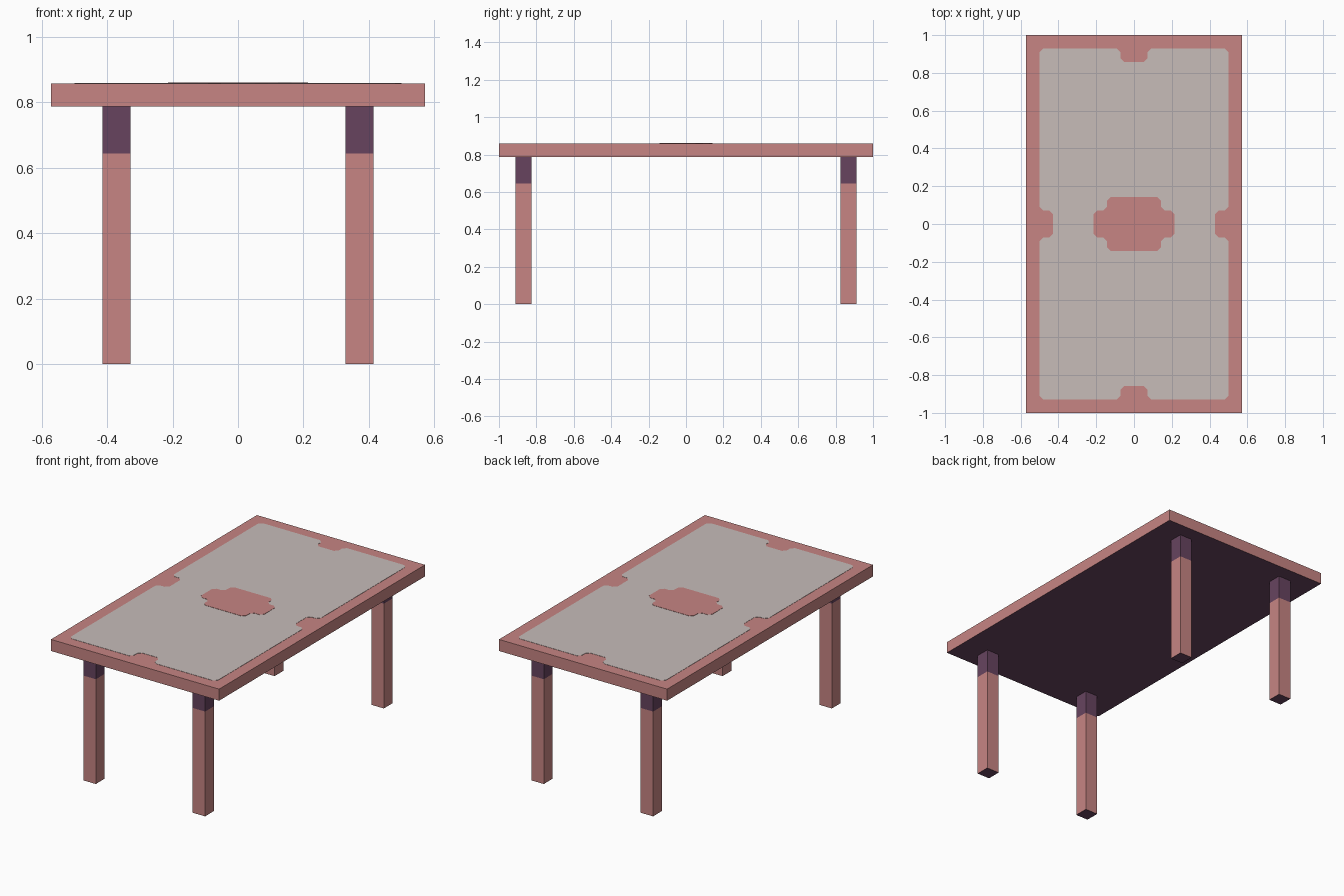
import bpy, bmesh
from mathutils import Vector

if "Cube" in bpy.data.objects:
    bpy.data.objects.remove(bpy.data.objects["Cube"])

PX = 1 / 14  # pattern unit on the table top


def material(name, rgb):
    m = bpy.data.materials.new(name)
    lin = [((c / 255 + 0.055) / 1.055) ** 2.4 for c in rgb]
    m.diffuse_color = (*lin, 1)
    m.use_nodes = True
    m.node_tree.nodes["Principled BSDF"].inputs["Base Color"].default_value = m.diffuse_color
    return m


PINK = material("dusty pink", (199, 133, 131))
GREY = material("warm grey", (199, 188, 185))
PURPLE = material("dark purple", (103, 68, 95))


def finish(name, bm, mats):
    bmesh.ops.recalc_face_normals(bm, faces=bm.faces)
    # undersides are purple
    if len(mats) > 1:
        for f in bm.faces:
            f.material_index = 1 if f.normal.z < -0.5 else 0
    me = bpy.data.meshes.new(name)
    bm.to_mesh(me)
    bm.free()
    for m in mats:
        me.materials.append(m)
    ob = bpy.data.objects.new(name, me)
    bpy.context.collection.objects.link(ob)


def box(name, lo, hi, mats):
    bm = bmesh.new()
    bmesh.ops.create_cube(bm, size=1)
    for v in bm.verts:
        v.co = [lo[i] if v.co[i] < 0 else hi[i] for i in range(3)]
    finish(name, bm, mats)


def plate(name, corners, z0, z1, mat, cut=0.02):
    """Thin plate from quarter outline corners (pattern units), corners chamfered, mirrored four ways."""
    pts = [Vector(c) * PX for c in corners]
    quarter = []
    for a, b, c in zip(pts, pts[1:], pts[2:]):
        quarter += [b + (a - b).normalized() * cut, b + (c - b).normalized() * cut]
    half = quarter + [Vector((-p.x, p.y)) for p in reversed(quarter)]
    outline = half + [Vector((p.x, -p.y)) for p in reversed(half)]
    bm = bmesh.new()
    face = bm.faces.new([bm.verts.new((p.x, p.y, z0)) for p in outline])
    ext = bmesh.ops.extrude_face_region(bm, geom=[face])
    for v in ext["geom"]:
        if isinstance(v, bmesh.types.BMVert):
            v.co.z = z1
    finish(name, bm, [mat])


# Table top with purple underside
box("table_top", (-8 * PX, -1, 0.787), (8 * PX, 1, 0.858), [PINK, PURPLE])

# Grey inlay with notched border, and the pink centre motif
plate("top_inlay", [(6, 0), (6, 1), (7, 1), (7, 13), (1, 13), (1, 12), (0, 12)],
      0.857, 0.8595, GREY)
plate("centre_motif", [(3, 0), (3, 1), (2, 1), (2, 2), (0, 2)], 0.857, 0.861, PINK)

# Four legs with purple upper sections
for sx, side in ((-1, "left"), (1, "right")):
    for sy, end in ((-1, "front"), (1, "back")):
        x = sorted((sx * 0.329, sx * 0.414))
        y = sorted((sy * 0.825, sy * 0.911))
        box(f"{end}_{side}_leg", (x[0], y[0], 0), (x[1], y[1], 0.644), [PINK, PURPLE])
        box(f"{end}_{side}_leg_collar", (x[0], y[0], 0.644), (x[1], y[1], 0.787), [PURPLE])
